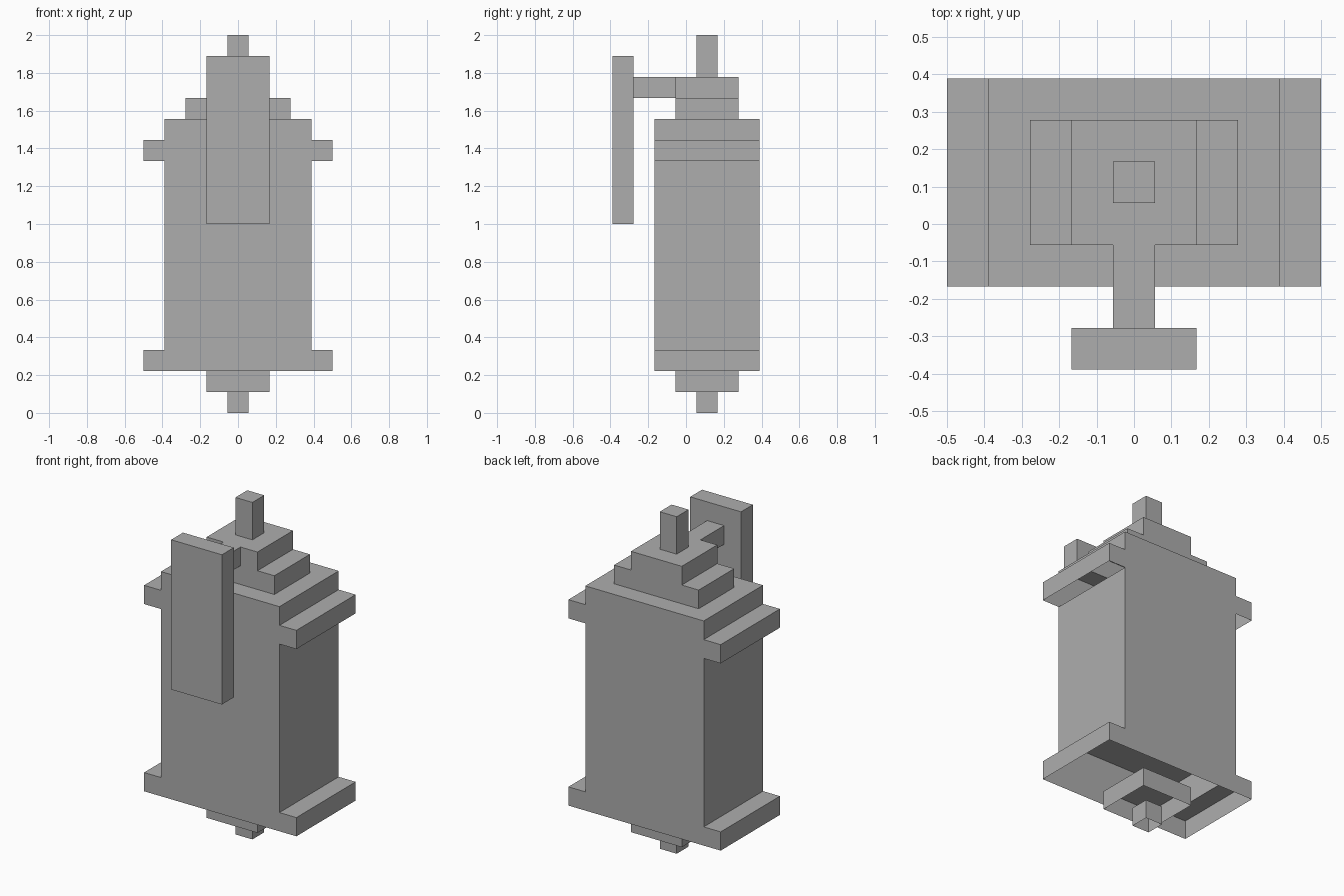
import bpy, bmesh

if "Cube" in bpy.data.objects:
    bpy.data.objects.remove(bpy.data.objects["Cube"])

U = 1 / 9  # one block unit

grey = bpy.data.materials.new("plain_grey")
grey.diffuse_color = (0.42, 0.42, 0.42, 1)
grey.use_nodes = True
grey.node_tree.nodes["Principled BSDF"].inputs["Base Color"].default_value = grey.diffuse_color


def finish(name, bm):
    mesh = bpy.data.meshes.new(name)
    bm.to_mesh(mesh)
    bm.free()
    mesh.materials.append(grey)
    obj = bpy.data.objects.new(name, mesh)
    bpy.context.collection.objects.link(obj)
    return obj


def drop_undersides(bm):
    """The model is an open shell: downward faces are left out."""
    bm.normal_update()
    down = [f for f in bm.faces if f.normal.z < -0.9]
    bmesh.ops.delete(bm, geom=down, context='FACES')


def shell(name, half_x, y0, y1, z0, z1):
    """Box open at the bottom, sizes in block units, centred on x."""
    bm = bmesh.new()
    bmesh.ops.create_cube(bm, size=1)
    for v in bm.verts:
        v.co.x *= 2 * half_x * U
        v.co.y = (y0 if v.co.y < 0 else y1) * U
        v.co.z = (z0 if v.co.z < 0 else z1) * U
    drop_undersides(bm)
    return finish(name, bm)


# body with lower and upper side ledges: half outline mirrored, pushed along y
half = [(4.5, 2), (4.5, 3), (3.5, 3), (3.5, 12), (4.5, 12),
        (4.5, 13), (3.5, 13), (3.5, 14)]
outline = half + [(-x, z) for x, z in reversed(half)]
bm = bmesh.new()
front = bm.faces.new([bm.verts.new((x * U, -1.5 * U, z * U)) for x, z in outline])
ext = bmesh.ops.extrude_face_region(bm, geom=[front], use_keep_orig=True)
moved = [g for g in ext["geom"] if isinstance(g, bmesh.types.BMVert)]
bmesh.ops.translate(bm, verts=moved, vec=(0, 5 * U, 0))
bmesh.ops.recalc_face_normals(bm, faces=bm.faces[:])
drop_undersides(bm)
# opening in the roof below the first step
roof = [f for f in bm.faces if f.calc_center_median().z > 13.9 * U]
bmesh.ops.inset_region(bm, faces=roof, thickness=U, use_even_offset=True)
bmesh.ops.delete(bm, geom=roof, context='FACES')
finish("body", bm)

# inner floor inside the hollow body
bm = bmesh.new()
bm.faces.new([bm.verts.new((x * U, y * U, 0.5)) for x, y in
              ((-3.5, -1.5), (3.5, -1.5), (3.5, 3.5), (-3.5, 3.5))])
finish("inner_floor", bm)

# stepped roof and top post
shell("roof_step_lower", 2.5, -0.5, 2.5, 14, 15)
shell("roof_step_upper", 1.5, -0.5, 2.5, 15, 16)
shell("top_post", 0.5, 0.5, 1.5, 16, 18)

# arm and hanging front plate
shell("front_arm", 0.5, -2.5, -0.5, 15, 16)
shell("front_plate", 1.5, -3.5, -2.5, 9, 17)

# stepped foot
shell("foot_step", 1.5, -0.5, 2.5, 1, 2)
shell("foot_tip", 0.5, 0.5, 1.5, 0, 1)
